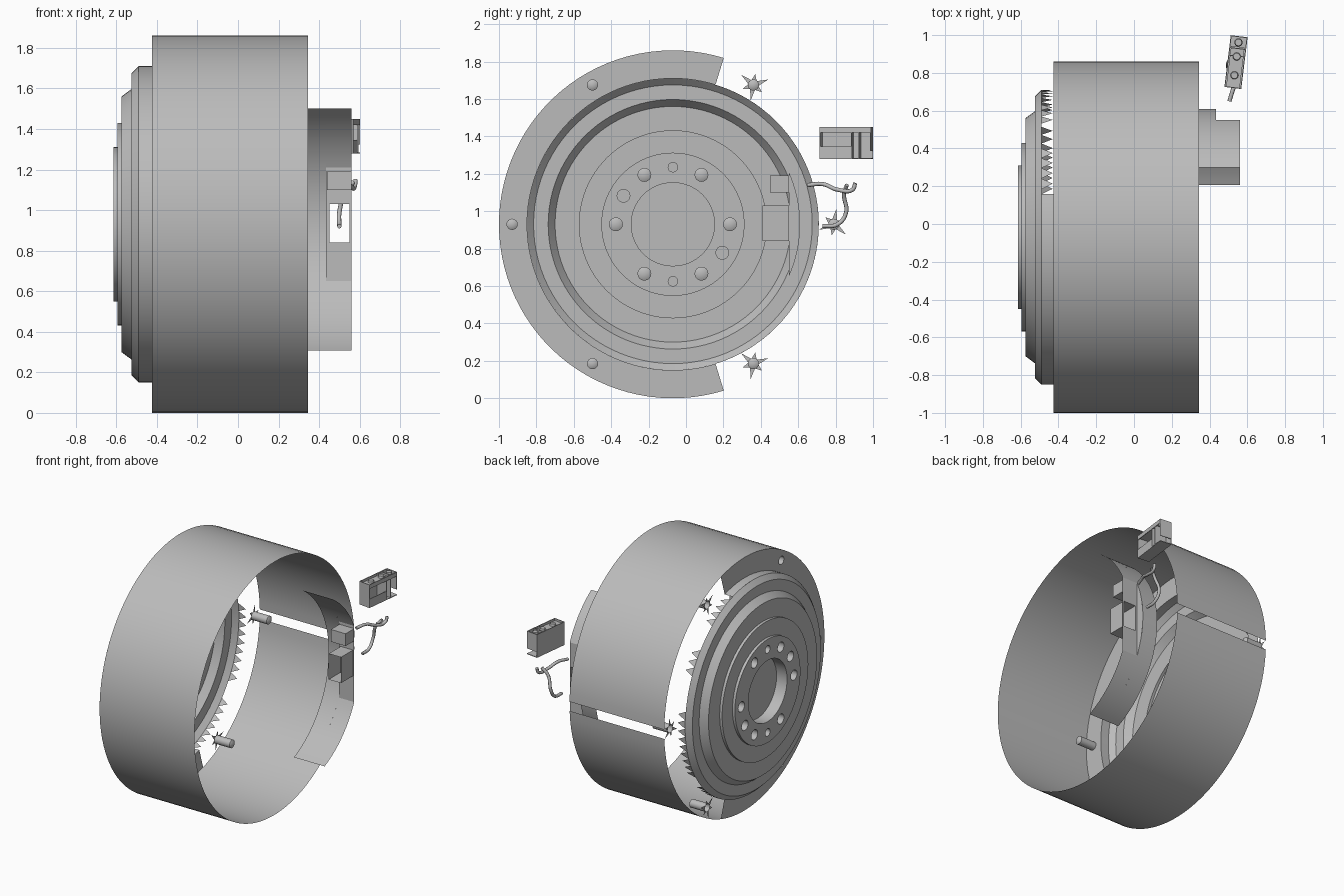
import bpy, bmesh
from math import cos, sin, radians, sqrt
from mathutils import Matrix, Vector

cube = bpy.data.objects.get("Cube")
if cube:
    bpy.data.objects.remove(cube, do_unlink=True)

grey = bpy.data.materials.new("plain_grey")
grey.use_nodes = True
grey.diffuse_color = (0.5, 0.5, 0.5, 1)
grey.node_tree.nodes["Principled BSDF"].inputs["Base Color"].default_value = (0.5, 0.5, 0.5, 1)

CY, CZ = -0.07, 0.93            # drum axis, running along x
BACK, FACE = -0.425, -0.615     # flange plane, hub plane
parts = []


def point(x, r, deg):
    a = radians(deg)
    return Vector((x, CY + r * cos(a), CZ + r * sin(a)))


def finish(name, bm):
    mesh = bpy.data.meshes.new(name)
    bm.to_mesh(mesh)
    bm.free()
    ob = bpy.data.objects.new(name, mesh)
    mesh.materials.append(grey)
    bpy.context.collection.objects.link(ob)
    parts.append(ob)
    return ob


def revolve(name, profile, start=0, end=360, steps=96, centre=None):
    """Sweep an (x, radius) profile about the drum axis or another centre."""
    shift = Vector((0, 0, 0)) if centre is None else centre - Vector((0, CY, CZ))
    bm = bmesh.new()
    rings = []
    for i in range(steps + 1):
        a = start + (end - start) * i / steps
        rings.append([bm.verts.new(point(x, r, a) + shift) for x, r in profile])
    for one, two in zip(rings, rings[1:]):
        for j in range(len(profile) - 1):
            bm.faces.new((one[j], two[j], two[j + 1], one[j + 1]))
    bmesh.ops.remove_doubles(bm, verts=bm.verts, dist=0.0001)
    bmesh.ops.recalc_face_normals(bm, faces=bm.faces)
    return finish(name, bm)


def sheet(name, loops):
    """Flat sheet bounded by the first loop, with the other loops as holes."""
    bm = bmesh.new()
    for loop in loops:
        vs = [bm.verts.new(p) for p in loop]
        for a, b in zip(vs, vs[1:] + vs[:1]):
            bm.edges.new((a, b))
    n = (loops[0][1] - loops[0][0]).cross(loops[0][-1] - loops[0][0]).normalized()
    bmesh.ops.triangle_fill(bm, use_beauty=True, use_dissolve=False, edges=bm.edges, normal=n)
    return finish(name, bm)


def circle(x, r, deg, hole, steps=16):
    c = point(x, r, deg)
    return [c + Vector((0, hole * cos(radians(t)), hole * sin(radians(t))))
            for t in [360 * i / steps for i in range(steps)]]


def box(name, lo, hi, matrix=None):
    lo, hi = Vector(lo), Vector(hi)
    bm = bmesh.new()
    bmesh.ops.create_cube(bm, size=1)
    for v in bm.verts:
        v.co = (lo + hi) / 2 + Vector([c * s for c, s in zip(v.co, hi - lo)])
    if matrix:
        bm.transform(matrix)
    return finish(name, bm)


def arc(x, r, a, b, steps):
    return [point(x, r, a + (b - a) * i / steps) for i in range(steps + 1)]


# Drum wall, with a narrow slot on the rear side
revolve("drum_wall", [(BACK, 0.93), (0.345, 0.93)], 1.2, 357)

# Stepped end plate, with a recessed centre
revolve("end_plate", [(-0.49, 0.78), (-0.525, 0.745), (-0.525, 0.667), (-0.575, 0.63),
                      (-0.575, 0.5), (-0.595, 0.5), (-0.595, 0.38), (FACE, 0.38)])
revolve("centre_recess", [(FACE, 0.225), (-0.53, 0.225), (-0.53, 0)], steps=64)
revolve("rim_wall", [(BACK, 0.78), (-0.49, 0.78)], 73, 287, 60)

# Torn part of the rim wall
bm = bmesh.new()
for i in range(32):
    a = -73 + i * 4.5
    if 36 < a < 49 or 5 < a < 25 or -45 < a < -33:
        continue
    tri = (point(-0.49, 0.78, a), point(-0.49, 0.78, a + 4.5), point(-0.43, 0.78, a + 2.2))
    bm.faces.new([bm.verts.new(p) for p in tri])
finish("rim_spikes", bm)

# Hub face with bolt holes
holes = [(0.305, 60 * i, 0.037) for i in range(6)]
holes += [(0.305, a, 0.028) for a in (90, 270)] + [(0.305, a, 0.037) for a in (150, 330)]
holes = [h for i, h in enumerate(holes) if h not in holes[:i]]
sheet("hub_face", [arc(FACE, 0.38, 0, 356.25, 95), arc(FACE, 0.225, 0, 354.375, 63)]
      + [circle(FACE, *h) for h in holes])
for i, (r, a, size) in enumerate(holes):
    tip = 0.02 if i < 6 else 0
    revolve(f"hub_bore_{i}", [(FACE, size), (FACE + 0.06, size), (FACE + 0.06 + tip, 0)],
            steps=16, centre=Vector((0, *point(0, r, a).yz)))

# Partial flange and its screw sleeves
outline = arc(BACK, 0.93, 73, 287, 60) + arc(BACK, 0.78, 287, 73, 60)
sheet("flange", [outline] + [circle(BACK, 0.86, a, 0.03) for a in (120, 180, 240)])
for a in range(0, 360, 60):
    c = Vector((0, *point(0, 0.86, a).yz))
    revolve(f"screw_sleeve_{a}", [(BACK, 0.03), (-0.3, 0.03), (-0.28, 0)], steps=16, centre=c)
    if a in (0, 60, 300):
        bm = bmesh.new()
        for k in range(6):
            t = a + 20 + 60 * k
            ray = [(0.03, t - 25), (0.06 + 0.025 * (k % 2), t), (0.03, t + 25)]
            bm.faces.new([bm.verts.new(c + Vector((BACK, r * cos(radians(d)), r * sin(radians(d)))))
                          for r, d in ray])
        finish(f"sleeve_star_{a}", bm)

# Curved inner bracket with a flat chord in the middle
R, X0, X1, X2 = 0.68, 0.31, 0.435, 0.56
CHORD = 24.3
revolve("bracket_band", [(X0, R), (X1, R)], -66, 57, 40)
revolve("bracket_upper", [(X1, R), (X2, R)], CHORD, 57, 12)
revolve("bracket_lower", [(X1, R), (X2, R)], -66, -CHORD, 14)
sheet("bracket_ledge", [arc(X1, R, -CHORD, CHORD, 16)])
PY = CY + R * cos(radians(CHORD))
ZL, ZH = point(0, R, -CHORD).z, point(0, R, CHORD).z


def rect(y, xa, xb, za, zb):
    return [Vector(p) for p in ((xa, y, za), (xb, y, za), (xb, y, zb), (xa, y, zb))]


WIN = (0.45, 0.55, 0.84, 1.03)
sheet("bracket_flat", [rect(PY, X1, X2, ZL, ZH), rect(PY, *WIN)])
bm = bmesh.new()
near, far = ([bm.verts.new(p) for p in rect(y, *WIN)] for y in (PY, 0.41))
for i in range(4):
    j = (i + 1) % 4
    bm.faces.new((near[i], near[j], far[j], far[i]))
finish("window_tunnel", bm)
box("bracket_block", (0.44, 0.45, 1.10), (0.56, PY, 1.19))

# Tilted socket housing made of thin plates
turn = Matrix.Translation((0.54, 0.857, 1.365)) @ Matrix.Rotation(radians(-7), 4, "Z")
W, L, H, T = 0.045, 0.138, 0.085, 0.005
for name, lo, hi in (
        ("socket_side", (-W, -L, -H), (-W + T, L, H)),
        ("socket_floor", (-W, -L, -H), (W, L, -H + T)),
        ("socket_front", (-W, -L, -H), (W, -L + T, H)),
        ("socket_rear", (-W, L - T, -H / 2), (W, L, H)),
        ("socket_divider", (-W, 0.03, -H), (W, 0.035, H)),
        ("socket_divider_small", (-W, 0.07, -H), (W, 0.075, H)),
        ("socket_rail", (W - T, -L, H - 0.03), (W, L, H)),
        ("socket_panel", (W - T, -L, -H), (W, 0.03, -0.02)),
        ("socket_top", (-W * 0.8, -L, H - 0.02), (W * 0.8, L * 0.6, H - 0.015))):
    box(name, lo, hi, turn)
for i, y in enumerate((-0.07, 0.03, 0.105)):
    bm = bmesh.new()
    bmesh.ops.create_cone(bm, segments=16, radius1=0.022, radius2=0.018, depth=0.02, cap_ends=True)
    bm.transform(turn @ Matrix.Translation((0, y, H - 0.01)))
    finish(f"socket_pin_{i}", bm)


# Loose wires
def wire(name, pts):
    cu = bpy.data.curves.new(name, "CURVE")
    cu.dimensions, cu.bevel_depth, cu.bevel_resolution = "3D", 0.011, 2
    cu.use_fill_caps = True
    sp = cu.splines.new("BEZIER")
    sp.bezier_points.add(len(pts) - 1)
    for b, p in zip(sp.bezier_points, pts):
        b.co = p
        b.handle_left_type = b.handle_right_type = "AUTO"
    cu.materials.append(grey)
    bpy.context.collection.objects.link(bpy.data.objects.new(name, cu))


wire("upper_wire", [(0.505, 0.65, 1.14), (0.53, 0.73, 1.145), (0.56, 0.81, 1.115),
                    (0.575, 0.89, 1.115), (0.58, 0.905, 1.15)])
wire("lower_wire", [(0.5, 0.73, 0.92), (0.5, 0.81, 0.93), (0.5, 0.855, 0.99),
                    (0.53, 0.845, 1.09), (0.57, 0.86, 1.14)])

# Smooth shading with sharp edges kept
bpy.ops.object.select_all(action="DESELECT")
for ob in parts:
    ob.select_set(True)
bpy.context.view_layer.objects.active = parts[0]
bpy.ops.object.shade_smooth_by_angle(angle=radians(25))
